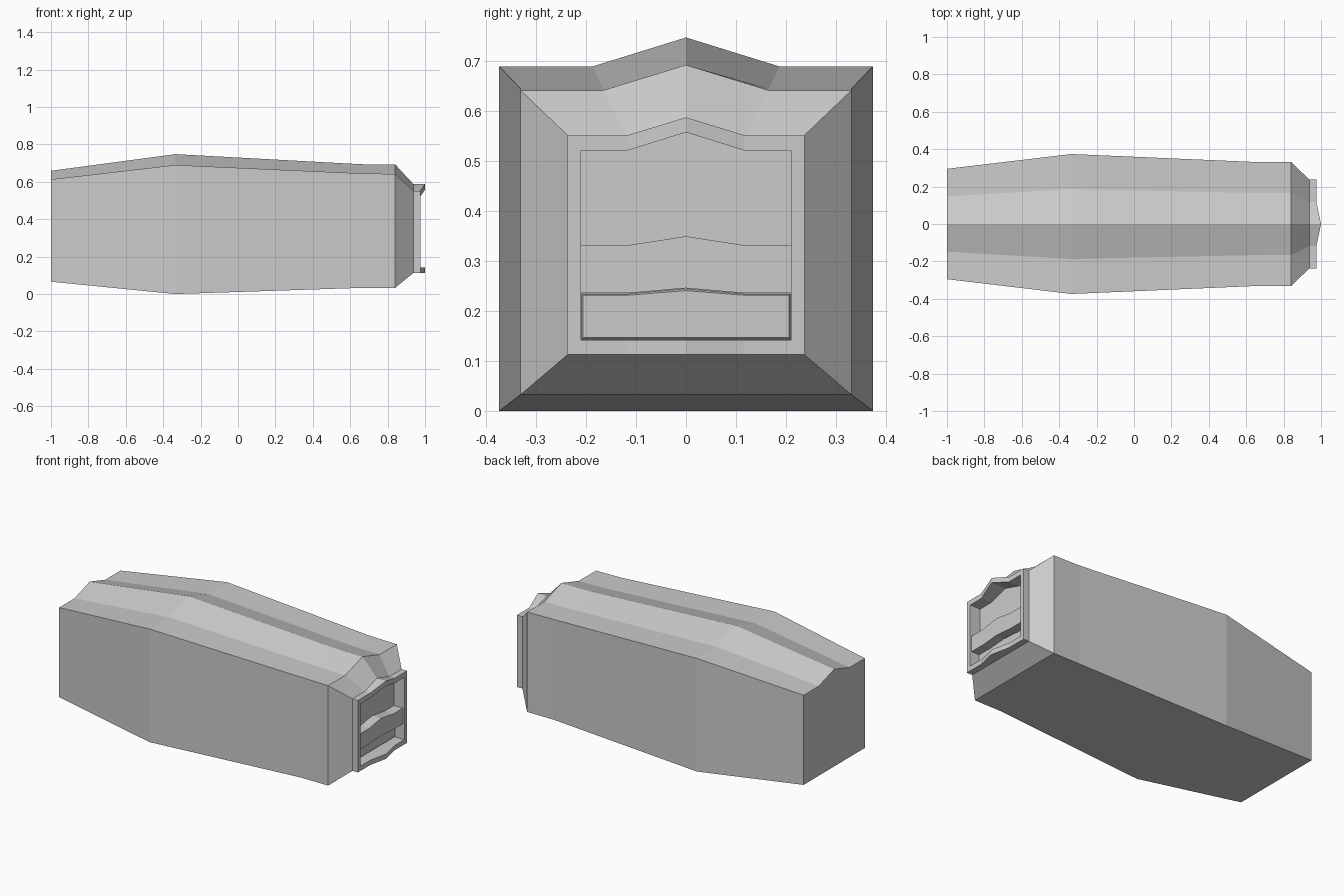
import bpy, bmesh

if "Cube" in bpy.data.objects:
    bpy.data.objects.remove(bpy.data.objects["Cube"])


def ring(x, w, k, zb, ze, zp, nose=0.0, zbp=None):
    """Gabled section at x: half width w, kink at +-k, floor zb, eaves ze, ridge zp."""
    zbp = zb if zbp is None else zbp
    low = [(x, -w, zb), (x, -k, zb), (x + nose, 0, zbp), (x, k, zb), (x, w, zb)]
    top = [(x, w, ze), (x, k, ze), (x + nose, 0, zp), (x, -k, ze), (x, -w, ze)]
    return low + top


def loft(name, rings):
    """Skin a row of sections and close both ends."""
    bm = bmesh.new()
    rows = [[bm.verts.new(p) for p in r] for r in rings]
    n = len(rows[0])
    for a, b in zip(rows, rows[1:]):
        for i in range(n):
            j = (i + 1) % n
            bm.faces.new((a[i], a[j], b[j], b[i]))
    for row in (rows[0], rows[-1]):
        for i in range(4):  # strip of quads between floor and roof points
            bm.faces.new((row[i], row[i + 1], row[8 - i], row[9 - i]))
    bmesh.ops.recalc_face_normals(bm, faces=bm.faces)
    bmesh.ops.dissolve_limit(bm, angle_limit=0.001, verts=[], edges=bm.edges)
    me = bpy.data.meshes.new(name)
    bm.to_mesh(me)
    bm.free()
    ob = bpy.data.objects.new(name, me)
    bpy.context.collection.objects.link(ob)
    return ob


# Tapered shell, running into the collar and the recess behind its opening
loft("hull", [
    ring(-1.0, 0.295, 0.148, 0.066, 0.613, 0.659),
    ring(-0.335, 0.374, 0.187, 0.0, 0.69, 0.748),
    ring(0.66, 0.331, 0.166, 0.033, 0.645, 0.694),
    ring(0.84, 0.331, 0.166, 0.033, 0.642, 0.693),
    ring(0.938, 0.237, 0.118, 0.113, 0.552, 0.588),
    ring(0.975, 0.237, 0.118, 0.113, 0.552, 0.588, 0.025),
    ring(0.975, 0.21, 0.116, 0.142, 0.522, 0.558, 0.025),
    ring(0.905, 0.21, 0.116, 0.142, 0.522, 0.558),
])

# Bent shelf across the recess
loft("shelf", [
    ring(0.905, 0.21, 0.116, 0.236, 0.332, 0.35, 0, 0.246),
    ring(0.965, 0.21, 0.116, 0.236, 0.332, 0.35, 0, 0.246),
])

# Raised panel in the lower bay
loft("lower_panel", [
    ring(0.904, 0.21, 0.116, 0.142, 0.235, 0.245),
    ring(0.915, 0.206, 0.114, 0.147, 0.232, 0.241),
])
